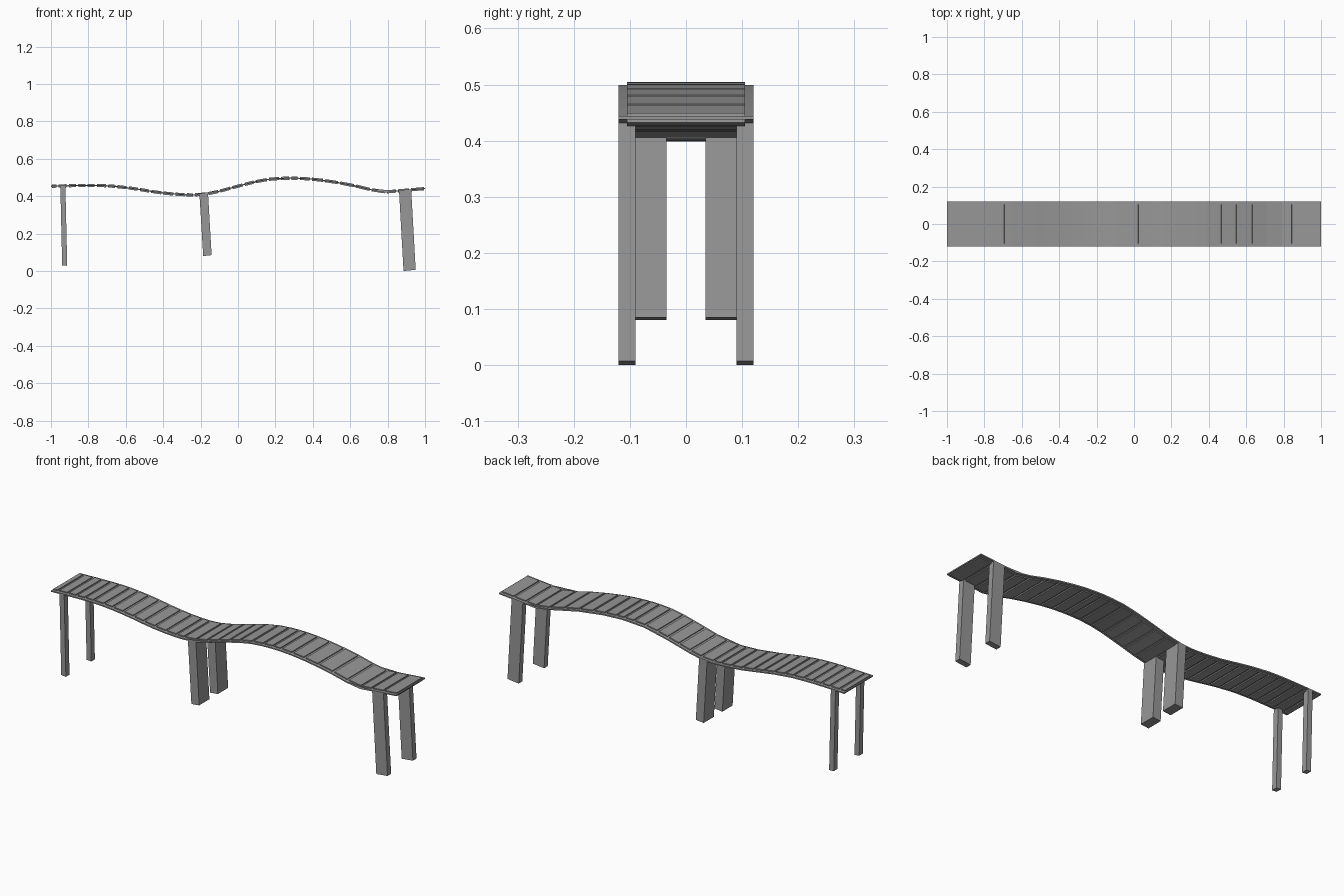
import bpy, bmesh
from mathutils import Vector

if "Cube" in bpy.data.objects:
    bpy.data.objects.remove(bpy.data.objects["Cube"])

# Centre line of the wavy deck (x, z)
PATH = [(-1.0, .453), (-.87, .457), (-.72, .457), (-.58, .444), (-.4, .417), (-.25, .407),
        (-.15, .415), (0, .454), (.14, .487), (.27, .4965), (.42, .489), (.6, .461),
        (.72, .433), (.79, .423), (.86, .429), (1.0, .441)]
# Slat boundaries along x
CUTS = [-1, -.965, -.91, -.86, -.81, -.76, -.70, -.65, -.59, -.53, -.47, -.405, -.34, -.28,
        -.235, -.165, -.10, -.035, .03, .09, .16, .225, .28, .325, .39, .46, .54, .625,
        .71, .79, .85, .92, 1]

GREY = bpy.data.materials.new("dark_grey")
GREY.diffuse_color = (.31, .31, .31, 1)
GREY.use_nodes = True
GREY.node_tree.nodes["Principled BSDF"].inputs["Base Color"].default_value = GREY.diffuse_color


def height(x):
    """Smooth interpolation of PATH."""
    i = max(j for j in range(len(PATH) - 1) if PATH[j][0] <= x + 1e-9)

    def slope(k):
        a, b = PATH[max(k - 1, 0)], PATH[min(k + 1, len(PATH) - 1)]
        return (b[1] - a[1]) / (b[0] - a[0])
    (x0, z0), (x1, z1) = PATH[i], PATH[i + 1]
    d = x1 - x0
    t = (x - x0) / d
    return ((2*t**3 - 3*t**2 + 1) * z0 + (t**3 - 2*t**2 + t) * d * slope(i)
            + (3*t**2 - 2*t**3) * z1 + (t**3 - t**2) * d * slope(i + 1))


def add_prism(bm, outline, y0, y1):
    """Extrude an x-z outline from y0 to y1."""
    front = [bm.verts.new((x, y0, z)) for x, z in outline]
    back = [bm.verts.new((x, y1, z)) for x, z in outline]
    n = len(outline)
    bm.faces.new(front)
    bm.faces.new(back[::-1])
    for i in range(n):
        j = (i + 1) % n
        bm.faces.new((front[i], back[i], back[j], front[j]))


def finish(name, bm):
    bmesh.ops.recalc_face_normals(bm, faces=bm.faces)
    mesh = bpy.data.meshes.new(name)
    bm.to_mesh(mesh)
    bm.free()
    mesh.materials.append(GREY)
    bpy.context.collection.objects.link(bpy.data.objects.new(name, mesh))


# Thin full-width deck strip and thicker, narrower slats
strip, slats = bmesh.new(), bmesh.new()
points = [Vector((x, height(x))) for x in CUTS]
top = [(p.x, p.y + .003) for p in points]
bottom = [(p.x, p.y - .003) for p in points]
add_prism(strip, bottom + top[::-1], -.12, .12)
side_faces = [f for f in strip.faces if len(f.verts) > 4]
bmesh.ops.triangulate(strip, faces=side_faces)
for a, b in zip(points, points[1:]):
    along = (b - a).normalized()
    up = Vector((-along.y, along.x)) * .0085
    a, b = a + along * .006, b - along * .006
    add_prism(slats, [a - up, b - up, b + up, a + up], -.105, .105)
finish("deck_strip", strip)
finish("deck_slats", slats)

# Slightly leaning leg pairs: outline, inner y, outer y
LEGS = {
    "left_legs": ([(-.940, .03), (-.913, .028), (-.923, .457), (-.95, .457)], .09, .12),
    "middle_legs": ([(-.186, .080), (-.141, .085), (-.160, .412), (-.206, .408)], .035, .12),
    "right_legs": ([(.885, 0), (.95, .007), (.926, .435), (.861, .429)], .09, .12),
}
for name, (outline, inner_y, outer_y) in LEGS.items():
    bm = bmesh.new()
    for side in (-1, 1):
        add_prism(bm, outline, side * inner_y, side * outer_y)
    finish(name, bm)
